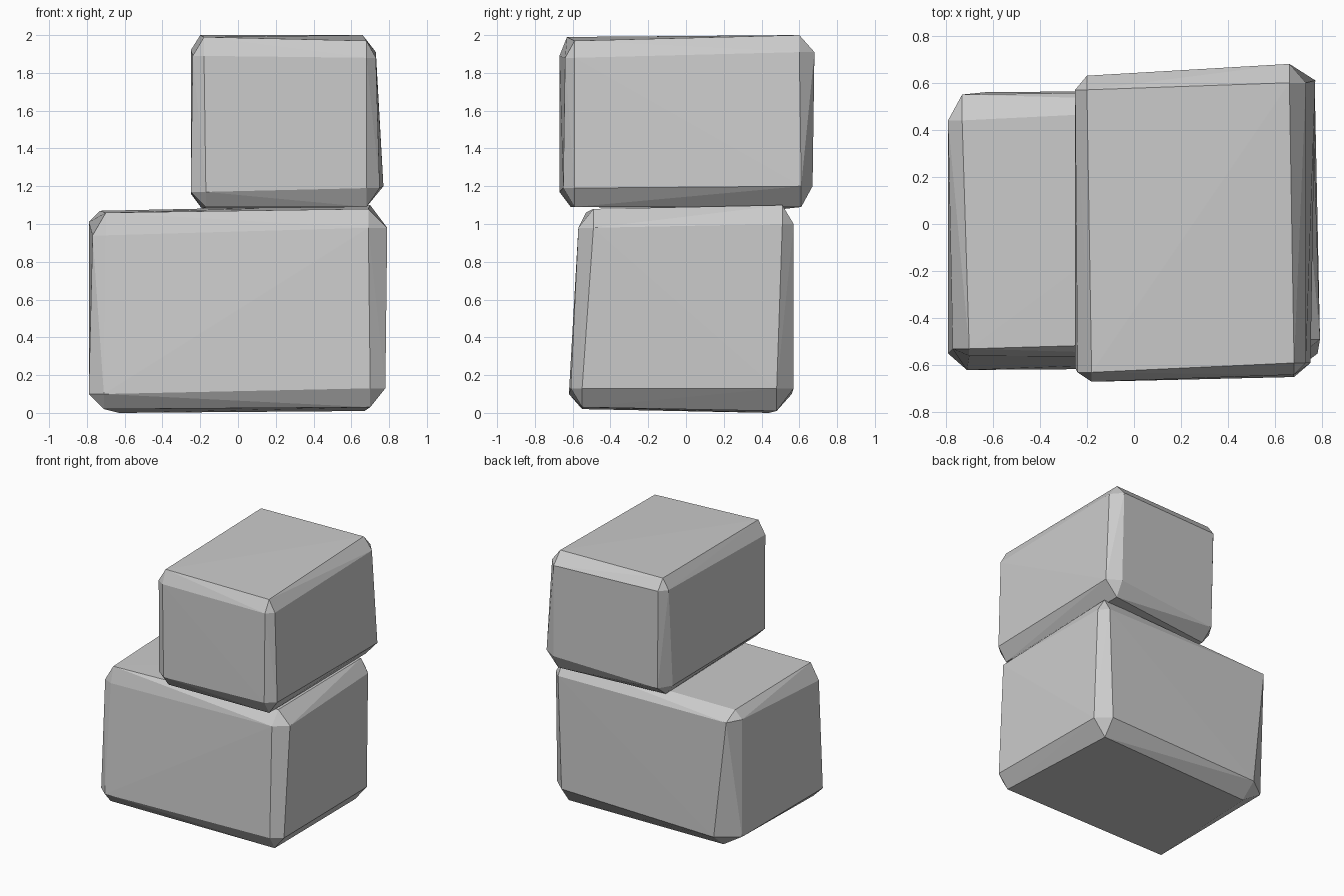
import bpy
import bmesh
from mathutils import Vector

default_cube = bpy.data.objects.get("Cube")
if default_cube:
    bpy.data.objects.remove(default_cube, do_unlink=True)

# Single stone colour
stone = bpy.data.materials.new("stone_grey")
stone.use_nodes = True
grey = (0.6, 0.6, 0.6, 1)
stone.diffuse_color = grey
shader = next(n for n in stone.node_tree.nodes if n.type == "BSDF_PRINCIPLED")
shader.inputs["Base Color"].default_value = grey
shader.inputs["Roughness"].default_value = 0.9


def chipped_corner(corner, chip):
    """Return the three points left when a block corner is chipped off.

    Each point stays on one face and moves inward along the other two axes.
    """
    middle = Vector((0, 0, corner[3]))
    tip = Vector(corner[:3])
    points = []
    for kept in range(3):
        point = tip.copy()
        for axis in range(3):
            if axis != kept:
                inward = -1 if tip[axis] > middle[axis] else 1
                point[axis] += inward * chip[axis]
        points.append(point)
    return points


def make_stone(name, mid_height, corners):
    """Build a rough block as the hull of its eight chipped corners."""
    bm = bmesh.new()
    for tip, chip in corners:
        for point in chipped_corner((*tip, mid_height), chip):
            bm.verts.new(point)
    hull = bmesh.ops.convex_hull(bm, input=bm.verts[:])
    loose = {e for e in hull["geom_interior"] + hull["geom_unused"]
             if isinstance(e, bmesh.types.BMVert)}
    bmesh.ops.delete(bm, geom=list(loose), context="VERTS")
    bmesh.ops.recalc_face_normals(bm, faces=bm.faces[:])
    mesh = bpy.data.meshes.new(name)
    bm.to_mesh(mesh)
    bm.free()
    mesh.materials.append(stone)
    block = bpy.data.objects.new(name, mesh)
    bpy.context.collection.objects.link(block)
    return block


# Corner position followed by the chip size along each axis
make_stone("lower_stone", 0.5, [
    ((-0.79, -0.62, 0.02), (0.08, 0.07, 0.08)),
    ((-0.79, 0.56, 0.0), (0.16, 0.12, 0.1)),
    ((0.78, -0.61, 0.03), (0.08, 0.06, 0.1)),
    ((0.77, 0.57, 0.01), (0.1, 0.09, 0.12)),
    ((-0.77, -0.56, 1.06), (0.07, 0.03, 0.12)),
    ((-0.79, 0.55, 1.07), (0.06, 0.11, 0.06)),
    ((0.79, -0.57, 1.08), (0.1, 0.08, 0.1)),
    ((0.76, 0.57, 1.1), (0.06, 0.06, 0.1)),
])

make_stone("upper_stone", 1.5, [
    ((-0.25, -0.67, 1.09), (0.08, 0.06, 0.08)),
    ((-0.25, 0.62, 1.08), (0.06, 0.1, 0.08)),
    ((0.75, -0.65, 1.09), (0.07, 0.06, 0.1)),
    ((0.77, 0.67, 1.09), (0.1, 0.06, 0.11)),
    ((-0.24, -0.67, 1.99), (0.06, 0.04, 0.1)),
    ((-0.25, 0.63, 2.0), (0.05, 0.06, 0.08)),
    ((0.73, -0.64, 1.97), (0.05, 0.05, 0.09)),
    ((0.73, 0.68, 2.0), (0.07, 0.08, 0.09)),
])
